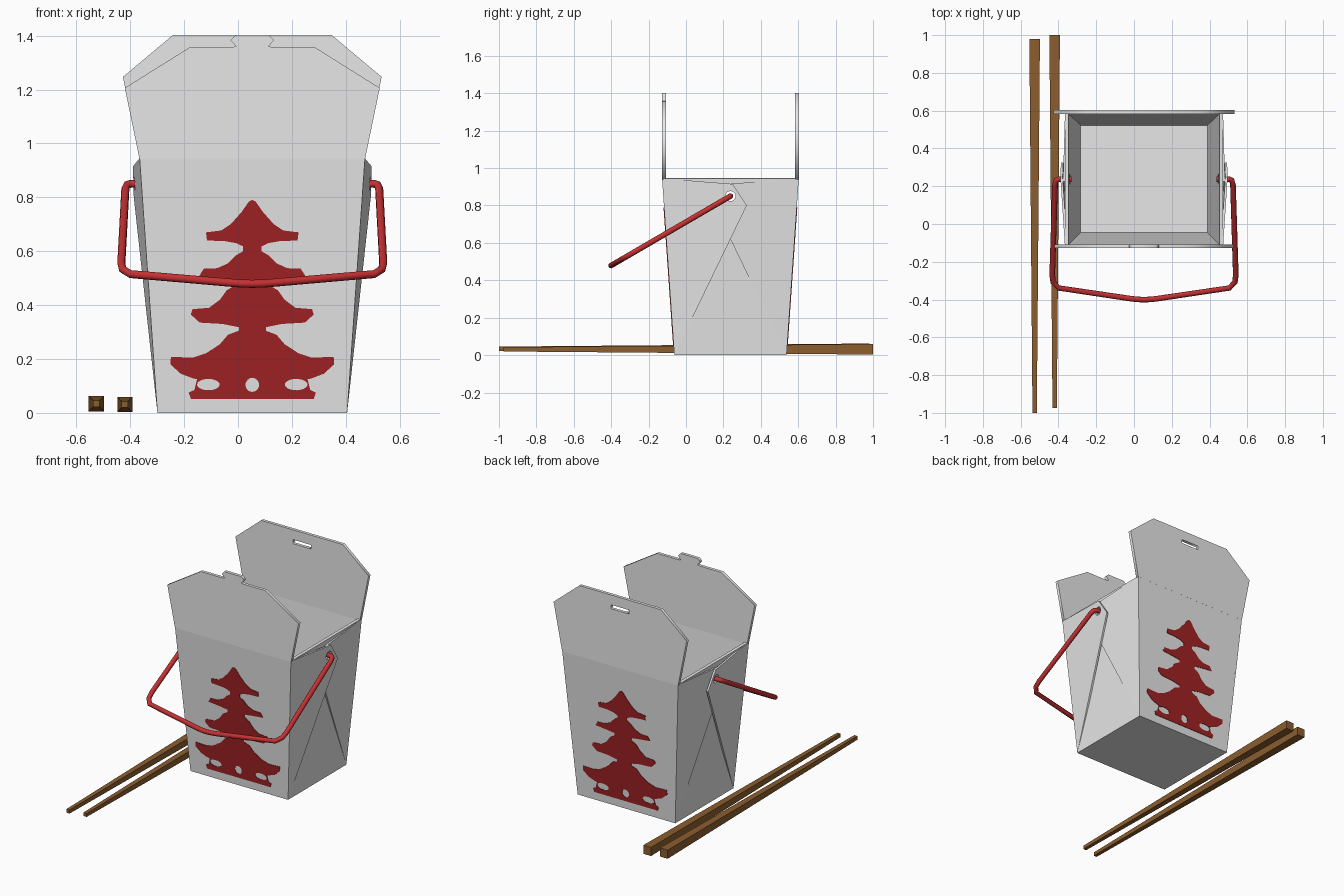
import bpy, bmesh, math
from mathutils import Vector

if "Cube" in bpy.data.objects:
    bpy.data.objects.remove(bpy.data.objects["Cube"])

CX, CY = 0.053, 0.2375          # centre of the carton
HOLE_Z = 0.85


def material(name, rgb):
    m = bpy.data.materials.new(name)
    m.diffuse_color = (*rgb, 1)
    m.use_nodes = True
    m.node_tree.nodes["Principled BSDF"].inputs["Base Color"].default_value = m.diffuse_color
    return m


WHITE = material("card_white", (0.8, 0.8, 0.8))
DARK_RED = material("print_red", (0.36, 0.016, 0.018))
RED = material("handle_red", (0.56, 0.03, 0.032))
BROWN = material("wood_brown", (0.26, 0.112, 0.028))


def from_bmesh(name, bm, mat):
    bmesh.ops.remove_doubles(bm, verts=bm.verts, dist=1e-5)
    bmesh.ops.recalc_face_normals(bm, faces=bm.faces)
    me = bpy.data.meshes.new(name)
    bm.to_mesh(me)
    bm.free()
    me.materials.append(mat)
    ob = bpy.data.objects.new(name, me)
    bpy.context.collection.objects.link(ob)
    return ob


def curve_bmesh(cu):
    """Evaluate a curve into a bmesh and discard the curve."""
    ob = bpy.data.objects.new("temp_curve", cu)
    bpy.context.collection.objects.link(ob)
    dg = bpy.context.evaluated_depsgraph_get()
    me = bpy.data.meshes.new_from_object(ob.evaluated_get(dg))
    bm = bmesh.new()
    bm.from_mesh(me)
    bpy.data.objects.remove(ob)
    return bm


def add_spline(cu, pts, cyclic):
    s = cu.splines.new('POLY')
    s.points.add(len(pts) - 1)
    for p, c in zip(s.points, pts):
        p.co = (*c, 1) if len(c) == 3 else (*c, 0, 1)
    s.use_cyclic_u = cyclic


def plate(name, loops, thick, place, mat):
    """Flat plate with holes; place maps (across, up, out) to the world."""
    cu = bpy.data.curves.new(name, 'CURVE')
    cu.dimensions = '2D'
    cu.fill_mode = 'BOTH'
    cu.extrude = thick / 2
    for l in loops:
        add_spline(cu, l, True)
    bm = curve_bmesh(cu)
    for v in bm.verts:
        v.co = place(*v.co)
    return from_bmesh(name, bm, mat)


def mirrored(half):
    return half + [(-x, z) for x, z in reversed(half) if x > 1e-6]


def ellipse(cx, cz, rx, rz, n=24):
    return [(cx + rx * math.cos(2 * math.pi * i / n),
             cz + rz * math.sin(2 * math.pi * i / n)) for i in range(n)]


def half_x(z):
    return 0.352 + 0.0698 * z


def half_y(z):
    return 0.30 + 0.0693 * z


# carton body: open tapered box
bm = bmesh.new()
rings = [[bm.verts.new((CX + sx * half_x(z), CY + sy * half_y(z), z))
          for sx, sy in ((-1, -1), (1, -1), (1, 1), (-1, 1))] for z in (0, 0.945)]
bm.faces.new(rings[0][::-1])
for i in range(4):
    j = (i + 1) % 4
    bm.faces.new((rings[0][i], rings[0][j], rings[1][j], rings[1][i]))
body = from_bmesh("carton_body", bm, WHITE)
body.data.update()
if body.data.polygons[0].normal.z > 0:
    body.data.flip_normals()
sol = body.modifiers.new("thickness", 'SOLIDIFY')
sol.thickness = 0.018
sol.offset = -1
sol.use_even_offset = True


# folded side panels, the front one lapping over the back one
def side_panel(name, side, front):
    sy = 1 if front else -1
    slope, thick = (0.072, 0.012) if front else (0.035, 0.012)
    outline = [(-0.30, 0), (0.0875, 0.80), (0.0125, 0.915), (-0.3655, 0.945)]
    bm = bmesh.new()
    layers = []
    for inset in (0, thick):
        layers.append([bm.verts.new((
            CX + side * (half_x(z) + slope * max(0, u + half_y(z)) - inset),
            CY + sy * u, z)) for u, z in outline])
    bm.faces.new(layers[0])
    bm.faces.new(layers[1][::-1])
    for i in range(4):
        j = (i + 1) % 4
        bm.faces.new((layers[0][i], layers[1][i], layers[1][j], layers[0][j]))
    return from_bmesh(name, bm, WHITE)


pierced = [body]
for side, label in ((1, "right"), (-1, "left")):
    pierced.append(side_panel(label + "_front_fold", side, True))
    pierced.append(side_panel(label + "_back_fold", side, False))

# handle holes through walls and folds
bm = bmesh.new()
bmesh.ops.create_cone(bm, cap_ends=True, segments=20, radius1=0.027,
                      radius2=0.027, depth=1.4)
for v in bm.verts:
    v.co = Vector((v.co.z + CX, v.co.x + CY, v.co.y + HOLE_Z))
cutter = from_bmesh("hole_cutter", bm, WHITE)
cutter.hide_render = True
for ob in pierced:
    b = ob.modifiers.new("hole", 'BOOLEAN')
    b.operation = 'DIFFERENCE'
    b.solver = 'EXACT'
    b.object = cutter
    bpy.context.view_layer.objects.active = ob
    for m in [m.name for m in ob.modifiers]:
        bpy.ops.object.modifier_apply(modifier=m)
bpy.data.objects.remove(cutter)

# lid flaps: front with tongue, back with slot
front_lid = mirrored([(0.418, 0.94), (0.473, 1.206), (0.232, 1.357), (0.078, 1.357),
                      (0.06, 1.36), (0.08, 1.383), (0.062, 1.402)])
back_lid = mirrored([(0.418, 0.94), (0.48, 1.247), (0.295, 1.402)])
slot = mirrored([(0.065, 1.312), (0.065, 1.338)])
plate("front_lid_flap", [front_lid], 0.02,
      lambda u, v, w: (CX + u, CY - 0.3555 + w, v), WHITE)
plate("back_lid_flap", [back_lid, slot], 0.02,
      lambda u, v, w: (CX + u, CY + 0.3555 + w, v), WHITE)

# printed tower picture on front and back
tower = mirrored([
    (0, 0.79), (0.012, 0.785), (0.04, 0.745), (0.08, 0.70), (0.115, 0.677), (0.172, 0.67),
    (0.168, 0.64), (0.10, 0.637), (0.06, 0.63), (0.034, 0.618), (0.034, 0.60),
    (0.06, 0.585), (0.09, 0.555), (0.13, 0.537), (0.18, 0.535), (0.197, 0.508),
    (0.12, 0.50), (0.06, 0.492), (0.06, 0.475), (0.095, 0.455), (0.12, 0.42),
    (0.16, 0.39), (0.222, 0.385), (0.228, 0.365), (0.195, 0.335), (0.11, 0.33),
    (0.05, 0.318), (0.05, 0.305), (0.09, 0.29), (0.12, 0.255), (0.17, 0.222),
    (0.22, 0.205), (0.302, 0.208), (0.304, 0.18), (0.265, 0.145), (0.22, 0.128),
    (0.205, 0.125), (0.215, 0.085), (0.236, 0.075), (0.228, 0.052)])
windows = [ellipse(0, 0.104, 0.025, 0.026),
           ellipse(0.163, 0.105, 0.042, 0.021), ellipse(-0.163, 0.105, 0.042, 0.021)]
for s, label in ((-1, "front"), (1, "back")):
    plate(label + "_tower_print", [tower] + windows, 0.006,
          lambda u, v, w: (CX - s * u, CY + s * (half_y(v) + w), v), DARK_RED)

# wire handle, swung forward
half = [(0.385, 0.85), (0.452, 0.85), (0.465, 0.846), (0.471, 0.832), (0.486, 0.555),
        (0.481, 0.533), (0.452, 0.515), (0.08, 0.483), (0.04, 0.480), (0, 0.479)]
cu = bpy.data.curves.new("handle", 'CURVE')
cu.dimensions = '3D'
cu.bevel_depth = 0.015
cu.bevel_resolution = 3
cu.use_fill_caps = True
path = half + [(-x, z) for x, z in reversed(half[:-1])]
add_spline(cu, [(CX + x, CY + (z - HOLE_Z) * 1.72, z) for x, z in path], False)
handle = from_bmesh("handle", curve_bmesh(cu), RED)
bpy.ops.object.select_all(action='DESELECT')
handle.select_set(True)
bpy.context.view_layer.objects.active = handle
bpy.ops.object.shade_smooth_by_angle(angle=math.radians(40))

# tapered square chopsticks
for i, (x, y0, y1) in enumerate(((-0.42, -0.975, 1.0), (-0.526, -1.0, 0.98))):
    bm = bmesh.new()
    bmesh.ops.create_cube(bm, size=2)
    for v in bm.verts:
        r = 0.028 if v.co.y > 0 else 0.0115
        v.co = Vector((x + v.co.x * r, y1 if v.co.y > 0 else y0,
                       0.031 + 0.003 * i + v.co.z * r))
    from_bmesh("chopstick_%d" % (i + 1), bm, BROWN)
